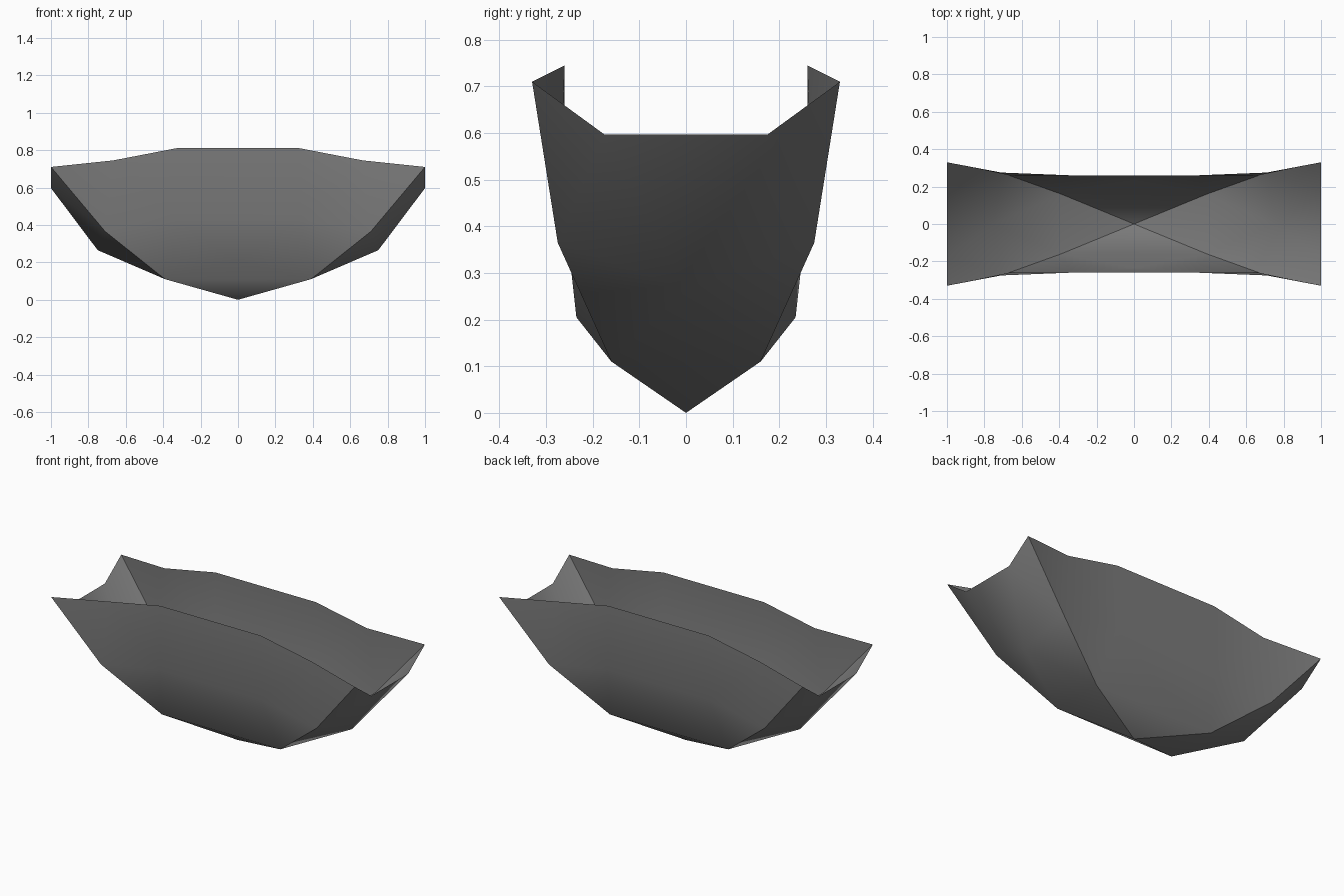
import bpy
import math

if "Cube" in bpy.data.objects:
    bpy.data.objects.remove(bpy.data.objects["Cube"])

grey = bpy.data.materials.new("dark grey")
grey.diffuse_color = (0.2, 0.2, 0.2, 1)
grey.use_nodes = True
grey.node_tree.nodes["Principled BSDF"].inputs["Base Color"].default_value = grey.diffuse_color

# Seam shared by neighbouring panels: keel point up to the corner tip
SEAM = [(0.39, -0.16, 0.11), (0.71, -0.275, 0.365), (1.0, -0.33, 0.71)]


def panel(name, half, middle, faces, mirror_axis, turn):
    """Open sheet: half its points, mirrored over one axis, optionally turned round."""
    verts = []
    for p in half:
        q = list(p)
        q[mirror_axis] *= -1
        verts += [p, tuple(q)]
    n = len(verts)
    verts += middle
    polys = []
    for f in faces:
        # m-values index the points on the mirror line, plain numbers the half points
        a = [n + int(i[1:]) if isinstance(i, str) else 2 * i for i in f]
        b = [i if i >= n else i + 1 for i in a]
        polys += [a, b[::-1]]
    # faces that cross the mirror line
    for f in CROSS[name.split("_")[1]]:
        polys.append([n + int(i[1:]) if isinstance(i, str)
                      else (2 * i if i >= 0 else 2 * (-i - 1) + 1) for i in f])
    if turn:
        verts = [(-x, -y, z) for x, y, z in verts]
    mesh = bpy.data.meshes.new(name)
    mesh.from_pydata(verts, [], polys)
    mesh.materials.append(grey)
    obj = bpy.data.objects.new(name, mesh)
    bpy.context.collection.objects.link(obj)
    bpy.context.view_layer.objects.active = obj
    obj.select_set(True)
    # make all faces point the same way, then smooth the shallow folds
    bpy.ops.object.mode_set(mode='EDIT')
    bpy.ops.mesh.select_all(action='SELECT')
    bpy.ops.mesh.normals_make_consistent(inside=False)
    bpy.ops.object.mode_set(mode='OBJECT')
    bpy.ops.object.shade_smooth_by_angle(angle=math.radians(30))
    obj.select_set(False)


# Negative numbers -k-1 stand for the mirrored twin of half point k
CROSS = {
    "side": [("m0", 0, -1), (0, "m1", -1), ("m1", 3, -4), (3, 4, -5, -4)],
    "end": [("m0", 0, -1), (0, "m1", -1), ("m1", 3, -4)],
}

# Long side panels: seam, inner fold, rim points
side_half = SEAM + [(0.335, -0.26, 0.43), (0.33, -0.26, 0.81), (0.667, -0.26, 0.745)]
side_faces = [(0, 3, "m1"), (0, 1, 3), (1, 5, 3), (1, 2, 5), (3, 5, 4)]

# Short end panels: seam and low rim point
end_half = SEAM + [(1.0, -0.175, 0.597)]
end_faces = [(0, 1, "m1"), (1, 3, "m1"), (1, 2, 3)]

for prefix, turn in (("front", False), ("back", True)):
    panel(prefix + "_side", side_half, [(0, 0, 0), (0, -0.235, 0.205)], side_faces, 0, turn)
for prefix, turn in (("right", False), ("left", True)):
    panel(prefix + "_end", end_half, [(0, 0, 0), (0.75, 0, 0.265)], end_faces, 1, turn)
